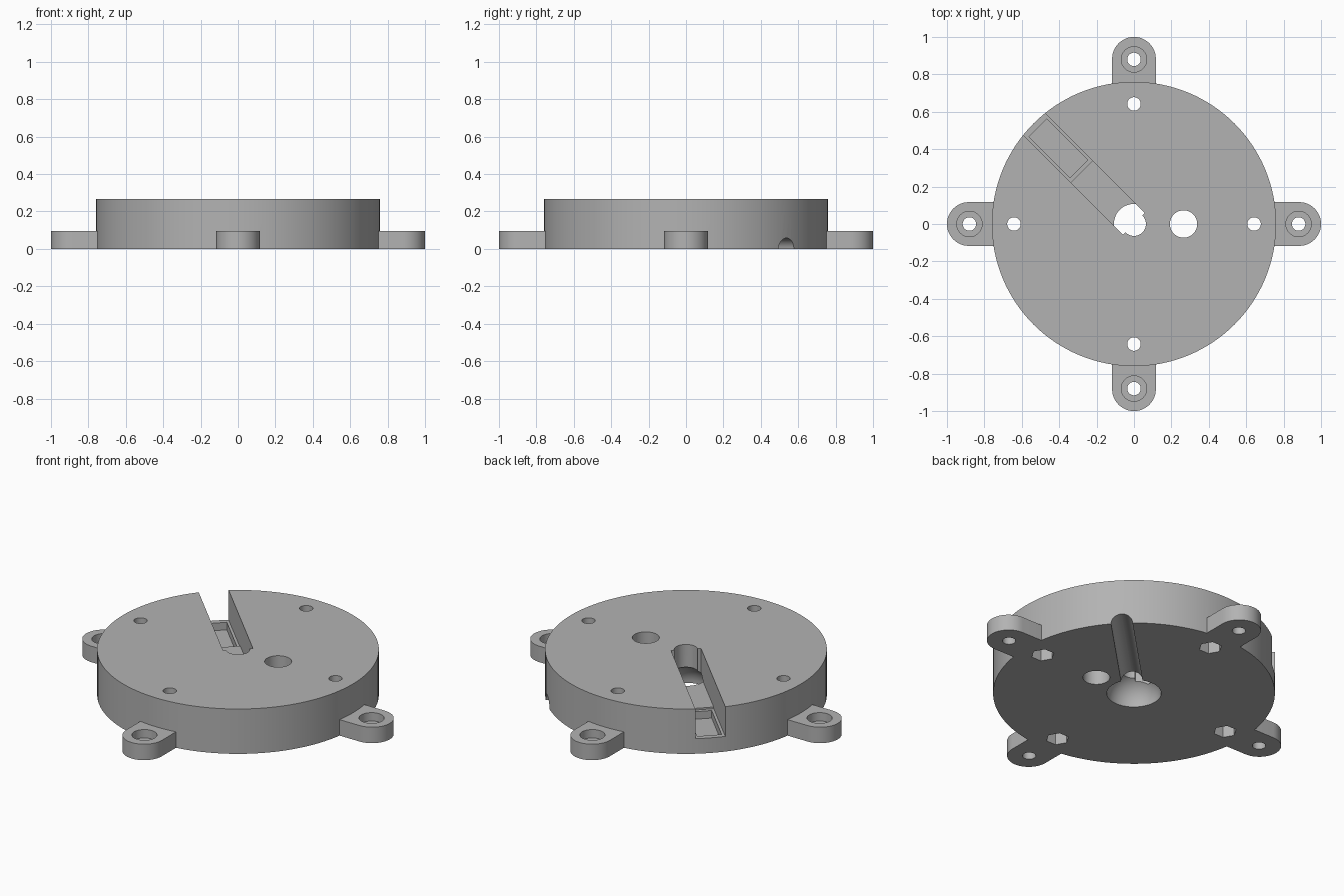
import bpy, bmesh, math
from mathutils import Matrix, Vector

cube = bpy.data.objects.get("Cube")
if cube:
    bpy.data.objects.remove(cube, do_unlink=True)

grey = bpy.data.materials.new("plain_grey")
grey.use_nodes = True
grey.diffuse_color = (0.45, 0.45, 0.45, 1)
grey.node_tree.nodes["Principled BSDF"].inputs["Base Color"].default_value = (0.45, 0.45, 0.45, 1)

HEIGHT, RADIUS, TAB_TOP = 0.267, 0.76, 0.095


def finish(name, bm):
    bmesh.ops.recalc_face_normals(bm, faces=bm.faces)
    mesh = bpy.data.meshes.new(name)
    bm.to_mesh(mesh)
    bm.free()
    mesh.materials.append(grey)
    ob = bpy.data.objects.new(name, mesh)
    bpy.context.collection.objects.link(ob)
    return ob


def prism(name, points, z0, z1):
    """Extrude a flat outline from z0 to z1."""
    bm = bmesh.new()
    face = bm.faces.new([bm.verts.new((x, y, z0)) for x, y in points])
    out = bmesh.ops.extrude_face_region(bm, geom=[face])
    verts = [v for v in out["geom"] if isinstance(v, bmesh.types.BMVert)]
    bmesh.ops.translate(bm, verts=verts, vec=(0, 0, z1 - z0))
    return finish(name, bm)


def disc(name, x, y, r, z0, z1, sides=48):
    ring = [math.tau * i / sides for i in range(sides)]
    return prism(name, [(x + r * math.cos(a), y + r * math.sin(a)) for a in ring], z0, z1)


def block(name, start, end, half, z0, z1, angle):
    """Box running outward from the centre along an angle."""
    ob = prism(name, [(start, -half), (end, -half), (end, half), (start, half)], z0, z1)
    ob.data.transform(Matrix.Rotation(angle, 4, "Z"))
    return ob


def combine(target, tool, operation):
    mod = target.modifiers.new(tool.name, "BOOLEAN")
    mod.operation, mod.solver, mod.object = operation, "EXACT", tool
    bpy.context.view_layer.objects.active = target
    bpy.ops.object.modifier_apply(modifier=mod.name)
    bpy.data.objects.remove(tool, do_unlink=True)


def cut(tool):
    combine(body, tool, "DIFFERENCE")


# Round body
body = disc("mount_body", 0, 0, RADIUS, 0, HEIGHT, 128)

# Four rounded mounting tabs
TAB_R = 0.117
centre = 1 - TAB_R
for i in range(4):
    arc = [-math.pi / 2 + math.pi * k / 24 for k in range(25)]
    outline = [(0.5, -TAB_R)]
    outline += [(centre + TAB_R * math.cos(a), TAB_R * math.sin(a)) for a in arc]
    outline.append((0.5, TAB_R))
    tab = prism("tab", outline, 0, TAB_TOP)
    tab.data.transform(Matrix.Rotation(i * math.pi / 2, 4, "Z"))
    combine(body, tab, "UNION")

# Counterbored tab holes, body screw holes and hexagonal nut pockets
for i in range(4):
    d = Vector((math.cos(i * math.pi / 2), math.sin(i * math.pi / 2)))
    x, y = d * 0.88
    cut(disc("tab_hole", x, y, 0.036, -0.1, 0.3))
    cut(disc("tab_counterbore", x, y, 0.068, 0.045, 0.2))
    x, y = d * 0.642
    cut(disc("screw_hole", x, y, 0.036, -0.1, 0.4))
    cut(disc("nut_pocket", x, y, 0.063, -0.1, 0.08, 6))

# Offset hole
cut(disc("side_hole", 0.265, 0, 0.073, -0.1, 0.4))

# Radial slot with a stepped floor and a recess
SLOT = math.radians(135)
cut(block("slot", 0, 1, 0.082, 0.1, 0.4, SLOT))
cut(block("slot_step", 0.396, 1, 0.082, 0.09, 0.35, SLOT))
cut(block("slot_recess", 0.417, 0.727, 0.067, 0.045, 0.3, SLOT))

# Central hole and domed hollow underneath
cut(disc("centre_hole", 0, 0, 0.064, -0.1, 0.4))
bm = bmesh.new()
bmesh.ops.create_uvsphere(bm, u_segments=48, v_segments=24, radius=0.147)
cut(finish("dome", bm))

# Half-round cable groove underneath
bm = bmesh.new()
bmesh.ops.create_cone(bm, cap_ends=True, segments=32, radius1=0.058, radius2=0.058, depth=1,
                      matrix=Matrix.Rotation(math.radians(45), 4, "Z")
                      @ Matrix.Translation((0.5, 0, 0)) @ Matrix.Rotation(math.pi / 2, 4, "Y"))
cut(finish("cable_groove", bm))

# Smooth curved walls, keep sharp edges
bpy.ops.object.select_all(action="DESELECT")
body.select_set(True)
bpy.context.view_layer.objects.active = body
bpy.ops.object.shade_smooth_by_angle(angle=math.radians(30))
